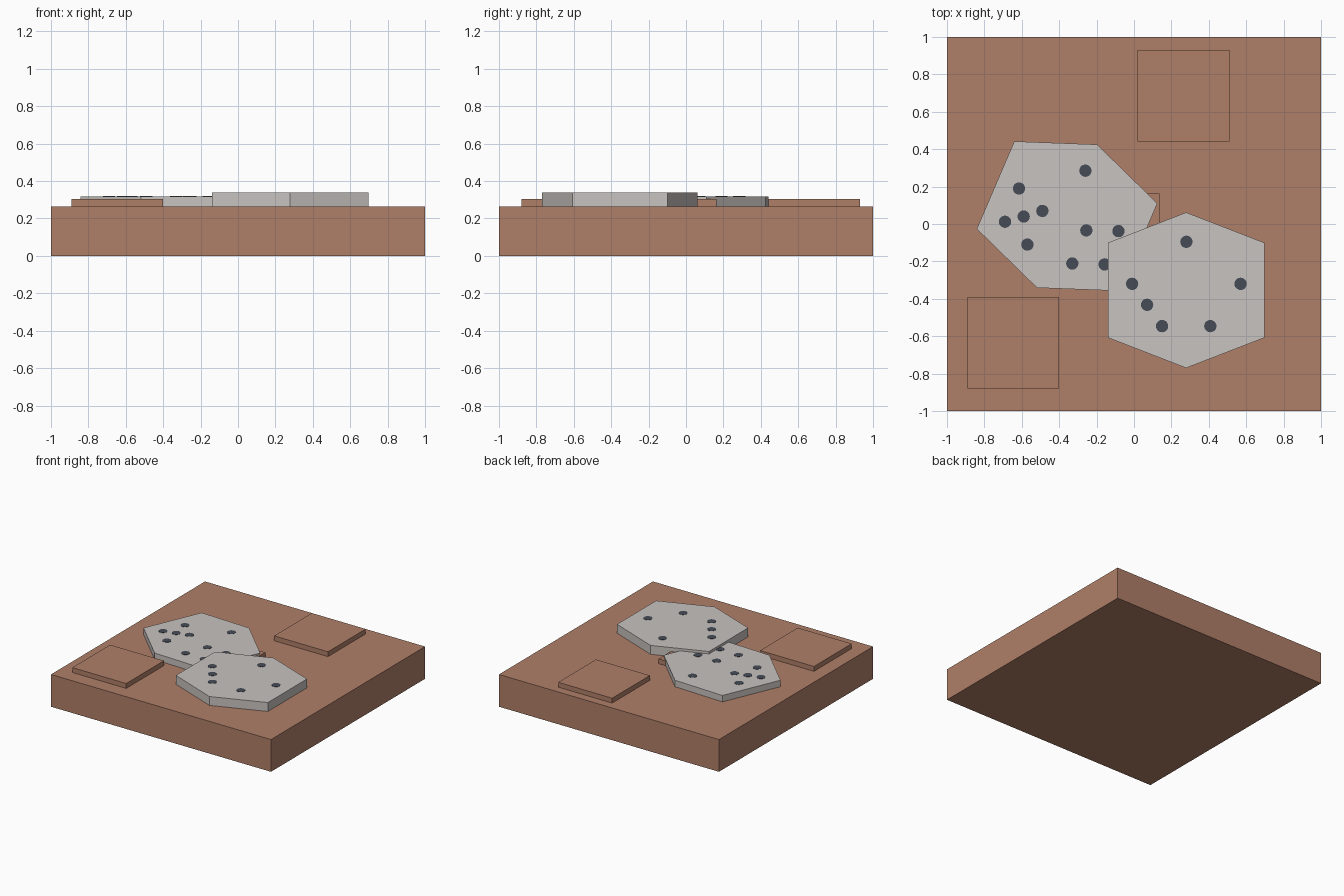
import bpy, bmesh, math

if "Cube" in bpy.data.objects:
    bpy.data.objects.remove(bpy.data.objects["Cube"])


def material(name, rgb):
    m = bpy.data.materials.new(name)
    m.diffuse_color = (*rgb, 1)
    m.use_nodes = True
    m.node_tree.nodes["Principled BSDF"].inputs["Base Color"].default_value = m.diffuse_color
    return m


CLAY = material("clay brown", (0.434, 0.212, 0.14))
STONE = material("pale grey", (0.578, 0.546, 0.527))
DARK = material("slate dark", (0.061, 0.072, 0.093))


def prism(name, points, z0, z1, mat):
    """Extrude a flat outline from z0 to z1."""
    bm = bmesh.new()
    face = bm.faces.new([bm.verts.new((x, y, z0)) for x, y in points])
    ext = bmesh.ops.extrude_face_region(bm, geom=[face])
    for v in ext["geom"]:
        if isinstance(v, bmesh.types.BMVert):
            v.co.z = z1
    bmesh.ops.recalc_face_normals(bm, faces=bm.faces[:])
    me = bpy.data.meshes.new(name)
    bm.to_mesh(me)
    bm.free()
    me.materials.append(mat)
    ob = bpy.data.objects.new(name, me)
    bpy.context.collection.objects.link(ob)
    return ob


def square(x, y, h):
    return [(x - h, y - h), (x + h, y - h), (x + h, y + h), (x - h, y + h)]


def mirrored_outline(cx, cy, half):
    """Hexagon from three corners, the others are point reflections."""
    return half + [(2 * cx - x, 2 * cy - y) for x, y in half]


def spots(name, centres, z):
    for i, (cx, cy) in enumerate(centres):
        ring = [(cx + 0.033 * math.cos(k * math.tau / 20),
                 cy + 0.033 * math.sin(k * math.tau / 20)) for k in range(20)]
        prism(f"{name}_{i + 1}", ring, z - 0.003, z + 0.002, DARK)


# Ground block and raised square tiles
TOP = 0.265
prism("base_block", square(0, 0, 1), 0, TOP, CLAY)
for i, (x, y) in enumerate([(0.265, 0.685), (-0.645, -0.635), (-0.11, -0.083)]):
    prism(f"square_tile_{i + 1}", square(x, y, 0.245), TOP - 0.01, 0.305, CLAY)

# Rear, lower slab
prism("rear_slab", mirrored_outline(-0.358, 0.042,
      [(0.125, 0.11), (-0.197, 0.425), (-0.64, 0.442)]), TOP - 0.005, 0.318, STONE)
spots("rear_spot", [(-0.26, 0.285), (-0.615, 0.19), (-0.49, 0.07), (-0.59, 0.04),
                    (-0.69, 0.012), (-0.57, -0.11), (-0.255, -0.034),
                    (-0.083, -0.038), (-0.33, -0.211), (-0.157, -0.216)], 0.318)

# Front, higher slab
prism("front_slab", mirrored_outline(0.279, -0.354,
      [(0.697, -0.1), (0.279, 0.062), (-0.139, -0.1)]), TOP - 0.005, 0.338, STONE)
spots("front_spot", [(0.28, -0.095), (-0.01, -0.32), (0.07, -0.432),
                     (0.15, -0.546), (0.408, -0.546), (0.57, -0.32)], 0.338)
